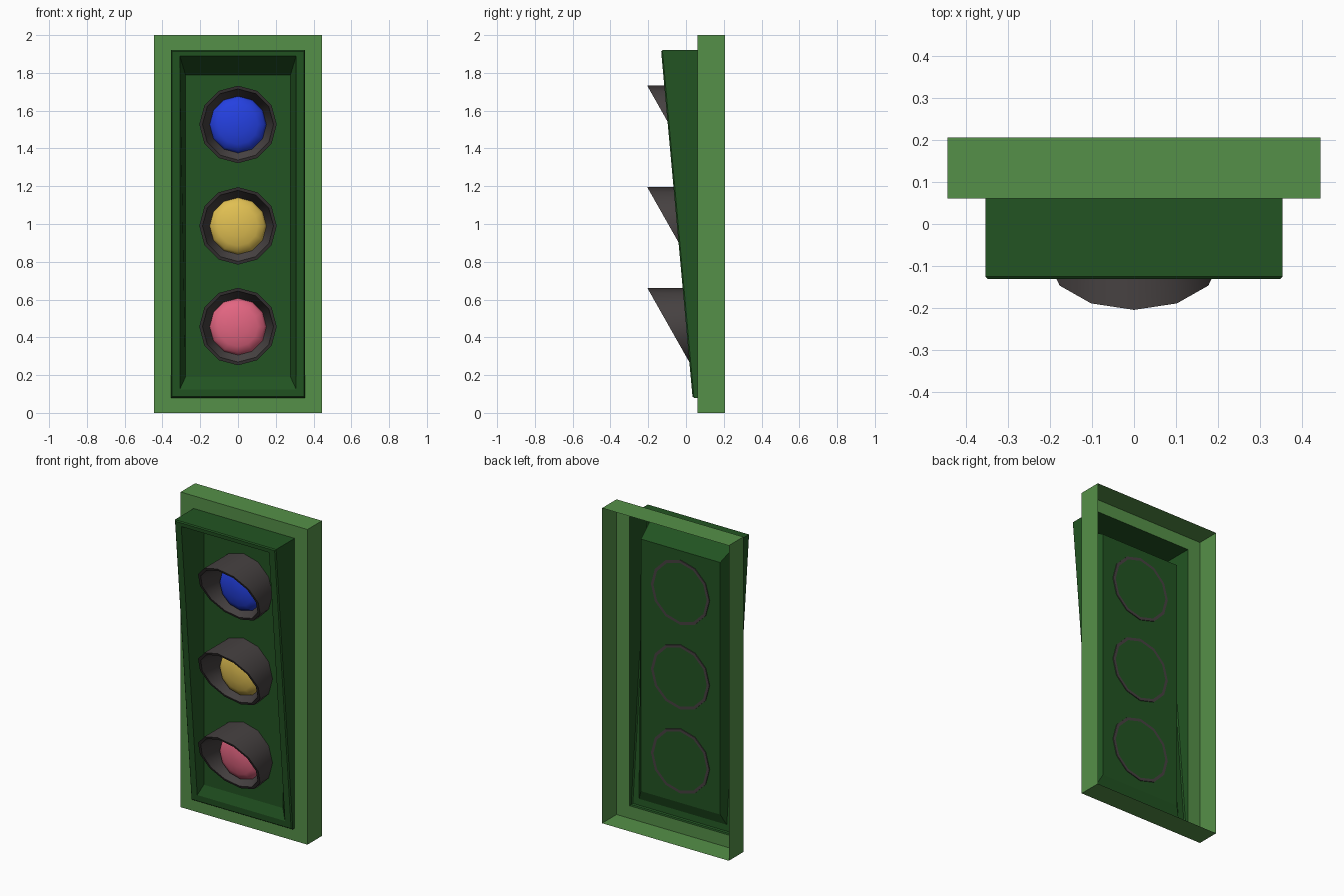
import bpy, bmesh, math

if "Cube" in bpy.data.objects:
    bpy.data.objects.remove(bpy.data.objects["Cube"])


def material(name, rgb):
    lin = [((c / 255 + 0.055) / 1.055) ** 2.4 for c in rgb]
    m = bpy.data.materials.new(name)
    m.diffuse_color = (*lin, 1)
    m.use_nodes = True
    m.node_tree.nodes["Principled BSDF"].inputs["Base Color"].default_value = m.diffuse_color
    return m


light_green = material("light green", (85, 144, 72))
dark_green = material("dark green", (34, 84, 34))
charcoal = material("charcoal", (70, 65, 65))
blue = material("blue", (36, 64, 224))
yellow = material("yellow", (224, 191, 82))
pink = material("pink", (226, 101, 129))


def loft(name, loops, mat, cap=False, smooth=None):
    """Join successive point loops (counter-clockwise from the front) with quads."""
    bm = bmesh.new()
    rows = [[bm.verts.new(p) for p in loop] for loop in loops]
    n = len(rows[0])
    for a, b in zip(rows, rows[1:]):
        for i in range(n):
            j = (i + 1) % n
            bm.faces.new((a[i], a[j], b[j], b[i]))
    if cap:
        bm.faces.new(rows[-1])
    me = bpy.data.meshes.new(name)
    bm.to_mesh(me)
    bm.free()
    me.materials.append(mat)
    if smooth:
        for p in me.polygons:
            p.use_smooth = True
        me.set_sharp_from_angle(angle=math.radians(smooth))
    ob = bpy.data.objects.new(name, me)
    bpy.context.collection.objects.link(ob)
    return ob


def rect(hx, z0, z1, y):
    """Rectangle loop; y is a function of height."""
    return [(x, y(z), z) for x, z in ((-hx, z0), (hx, z0), (hx, z1), (-hx, z1))]


def ring(r, zc, y, n=12):
    """Twelve-sided loop; y is a function of height above the centre."""
    pts = []
    for i in range(n):
        a = 2 * math.pi * i / n
        pts.append((r * math.cos(a), y(r * math.sin(a)), zc + r * math.sin(a)))
    return pts


def flat(v):
    return lambda z: v


def slant(z):
    return 0.035 - (z - 0.08) * 0.167 / 1.84


# Open-backed outer frame
loft("back_frame", [rect(0.445, 0, 2, flat(0.206)),
                    rect(0.445, 0, 2, flat(0.061)),
                    rect(0.355, 0.08, 1.92, flat(0.061))], light_green)

# Wedge housing with chamfered lip, sloping recess walls and lamp panel
loft("housing", [rect(0.355, 0.08, 1.92, flat(0.061)),
                 rect(0.355, 0.08, 1.92, lambda z: slant(z) + 0.007),
                 rect(0.349, 0.086, 1.914, slant),
                 rect(0.308, 0.125, 1.89, slant),
                 rect(0.278, 0.19, 1.79, flat(0.054))], dark_green, cap=True)


# Slanted cut across the hoods
def cut(z):
    return -0.205 + (0.205 - z) * 0.566


for label, zc, mat in (("top", 1.527, blue), ("middle", 0.99, yellow), ("bottom", 0.457, pink)):
    # Hood tube, tapering inside down to the lens
    loft(label + "_hood", [ring(0.187, zc, flat(0.059)),
                           ring(0.205, zc, flat(0.059)),
                           ring(0.205, zc, cut),
                           ring(0.188, zc, cut),
                           ring(0.148, zc, flat(0.042))], charcoal, smooth=40)
    # Shallow domed lens
    dome = [ring(0.152, zc, flat(0.046))]
    for t in (0, 22, 45, 68, 85):
        t = math.radians(t)
        dome.append(ring(0.15 * math.cos(t), zc, flat(0.034 - 0.05 * math.sin(t))))
    loft(label + "_lens", dome, mat, cap=True, smooth=40)
